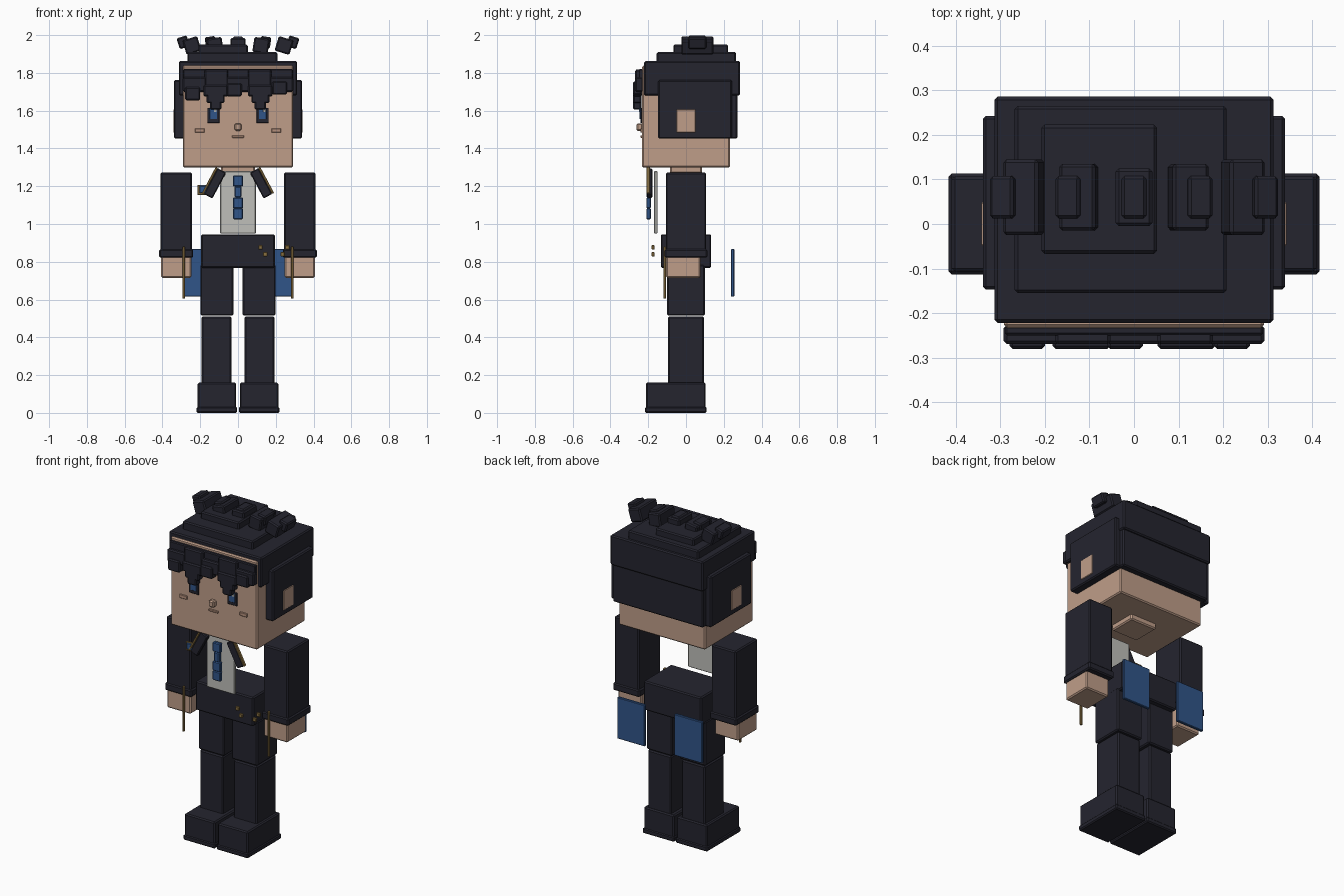
import bpy
from math import sin, cos

cube = bpy.data.objects.get("Cube")
if cube:
    bpy.data.objects.remove(cube, do_unlink=True)


def material(name, red, green, blue):
    colour = (red, green, blue, 1)
    mat = bpy.data.materials.new(name)
    mat.use_nodes = True
    mat.diffuse_color = colour
    shader = next(node for node in mat.node_tree.nodes if node.type == 'BSDF_PRINCIPLED')
    shader.inputs["Base Color"].default_value = colour
    return mat


NAVY = material("dark navy", .018, .018, .028)
SKIN = material("skin", .52, .34, .25)
BLUSH = material("blush", .46, .28, .2)
SHIRT = material("shirt grey", .52, .52, .49)
BLUE = material("blue", .03, .09, .25)
GOLD = material("gold", .25, .16, .05)


def block(name, mat, width, depth, height, x=0, y=0, base=0, tilt=0):
    """Bevelled box resting at height base, tilted about its own centre."""
    size = (width, depth, height)
    bpy.ops.mesh.primitive_cube_add(size=1, location=(x, y, base + height / 2))
    part = bpy.context.object
    part.name = name
    for vertex in part.data.vertices:
        vertex.co = [coord * length for coord, length in zip(vertex.co, size)]
    part.rotation_euler.y = tilt
    bevel = part.modifiers.new("Bevel", 'BEVEL')
    bevel.width = min(.007, min(size) / 5)
    bevel.segments = 1
    part.data.materials.append(mat)


def pair(name, mat, x, tilt=0, **shape):
    """The same block on both sides, given for the left (+x)."""
    for label, side in (("left", 1), ("right", -1)):
        block(f"{label}_{name}", mat, x=side * x, tilt=side * tilt, **shape)


# Legs, shoes and hips
pair("sole", NAVY, x=.112, y=-.054, width=.214, depth=.326, height=.032)
pair("shoe", NAVY, x=.112, y=-.054, width=.204, depth=.316, height=.16)
pair("shin", NAVY, x=.114, width=.158, depth=.19, height=.36, base=.15)
pair("thigh", NAVY, x=.112, width=.175, depth=.2, height=.27, base=.515)
block("hips", NAVY, width=.39, depth=.267, height=.177, base=.768)

# Arms
ARM_X = .327
pair("sleeve", NAVY, x=ARM_X, width=.165, depth=.214, height=.42, base=.853)
pair("cuff", NAVY, x=ARM_X, width=.18, depth=.226, height=.045, base=.822)
pair("hand", SKIN, x=ARM_X, y=-.014, width=.16, depth=.182, height=.12, base=.715)

# Shirt front and tie
block("shirt_front", SHIRT, y=-.16, width=.188, depth=.018, height=.33, base=.95)
TIE_PIECE = .058
for i in range(4):
    block(f"tie_{i}", BLUE, y=-.198, width=.036 if i == 2 else .054, depth=.024,
          height=TIE_PIECE, base=1.025 + i * TIE_PIECE)

# Lapels with gold outer edges
LEAN, LAPEL_X, LAPEL_BASE, OUTWARD = -.49, .122, 1.138, .031
pair("lapel", NAVY, x=LAPEL_X, y=-.192, base=LAPEL_BASE, tilt=LEAN,
     width=.052, depth=.027, height=.155)
pair("lapel_trim", GOLD, x=LAPEL_X + OUTWARD * cos(LEAN), y=-.199,
     base=LAPEL_BASE - OUTWARD * sin(LEAN), tilt=LEAN, width=.012, depth=.018, height=.155)

# Pocket square
block("pocket_trim", GOLD, x=-.189, y=-.194, base=1.153, width=.05, depth=.012, height=.054)
block("pocket_square", BLUE, x=-.186, y=-.198, base=1.163, width=.036, depth=.018, height=.04)

# Coat tails, gold edging and buttons
pair("coat_tail", BLUE, x=.193, y=.247, base=.615, width=.187, depth=.018, height=.253)
pair("coat_edging", GOLD, x=.287, y=-.113, base=.605, width=.013, depth=.014, height=.275)
for side in (-1, 1):
    for row in range(2):
        block("button", GOLD, x=.19 + side * (.046 + .025 * row), y=-.174,
              base=.828 + .037 * row, width=.023, depth=.016, height=.023)

# Head and face
FACE_Y = -.235
block("neck", SKIN, width=.18, depth=.17, height=.04, base=1.268)
block("head", SKIN, width=.584, depth=.466, height=.538, base=1.3)
pair("ear", SKIN, x=.32, width=.045, depth=.107, height=.13, base=1.48)
pair("cheek", BLUSH, x=.203, y=FACE_Y, base=1.484, width=.05, depth=.01, height=.022)
block("nose", SKIN, y=FACE_Y - .01, base=1.493, width=.036, depth=.034, height=.04)
block("mouth", BLUSH, y=FACE_Y, base=1.456, width=.062, depth=.01, height=.013)

# Eyes: dark surround, blue iris and a glint
EYE_X = .13
pair("eye", NAVY, x=EYE_X, y=FACE_Y - .002, base=1.535, width=.064, depth=.009, height=.08)
pair("iris", BLUE, x=EYE_X, y=FACE_Y - .007, base=1.555, width=.04, depth=.008, height=.06)
for side in (-1, 1):
    block("eye_glint", SHIRT, x=side * EYE_X + .01, y=FACE_Y - .011, base=1.592,
          width=.014, depth=.006, height=.014)

# Hair cap, sides, back and crown layers
block("hair_cap", NAVY, y=.032, base=1.68, width=.626, depth=.508, height=.182)
pair("hair_side", NAVY, x=.312, y=.048, base=1.452, width=.055, depth=.39, height=.31)
block("hair_back", NAVY, y=.236, base=1.452, width=.61, depth=.072, height=.25)
block("crown_low", NAVY, x=-.03, y=.055, base=1.85, width=.476, depth=.42, height=.06)
block("crown_high", NAVY, x=-.078, y=.078, base=1.9, width=.26, depth=.29, height=.05)

# Spikes fan outwards along the crown
for i in range(-2, 3):
    lean = i * .15
    block(f"spike_base_{i}", NAVY, x=i * .122, y=.06, base=1.905, tilt=lean,
          width=.082, depth=.13 + .02 * abs(i), height=.08)
    block(f"spike_tip_{i}", NAVY, x=i * .145, y=.06, base=1.932, tilt=lean,
          width=.056, depth=.095, height=.06)

# Fringe: a band with five hanging locks
block("fringe_band", NAVY, y=-.238, base=1.715, width=.58, depth=.024, height=.105)
for i in range(-2, 3):
    long_lock = i % 2
    block(f"fringe_lock_{i}", NAVY, x=i * .115, y=-.248, base=1.7 - .02 * long_lock,
          width=.125, depth=.044, height=.077 + .06 * long_lock)

# Lock ends: stepped points above the eyes, short ones between
for step in range(3):
    pair(f"fringe_point_{step}", NAVY, x=.118, y=-.258, base=1.675 - .035 * step,
         width=.13 - .035 * step, depth=.045, height=.06)
for x, base in ((-.24, 1.655), (-.02, 1.675), (.22, 1.685)):
    block("fringe_end", NAVY, x=x, y=-.258, base=base, width=.08, depth=.045, height=.07)
